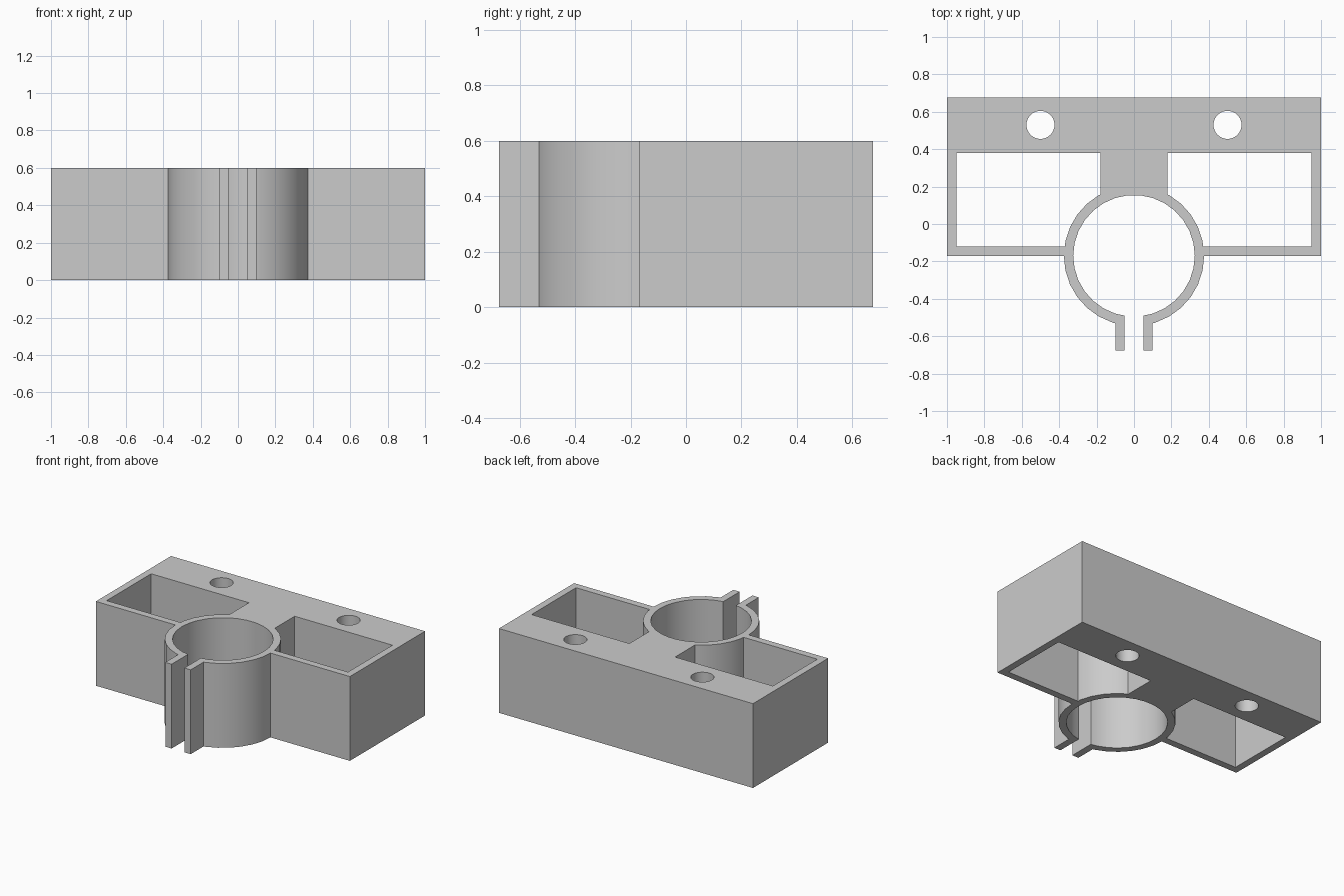
import bpy
import bmesh
import math

HEIGHT = 0.6
RING_Y = -0.17
OUTER, INNER = 0.375, 0.325
STEP = 12  # degrees per ring facet

cube = bpy.data.objects.get("Cube")
if cube:
    bpy.data.objects.remove(cube, do_unlink=True)


def arc(radius, start, end, cx=0.0, cy=RING_Y):
    """Points on a circle, one per facet, both ends included."""
    step = STEP if end > start else -STEP
    angles = [math.radians(a) for a in range(start, end + step, step)]
    return [(cx + radius * math.cos(a), cy + radius * math.sin(a)) for a in angles]


def mirrored(points):
    return [(-x, y) for x, y in reversed(points)]


# Outer wall, split ring and clamp tab of the left half
half = [(1, 0.675), (1, RING_Y)]
half += arc(OUTER, 0, -72)
half += [(0.1, -0.531), (0.1, -0.675), (0.05, -0.675), (0.05, -0.49)]
half += arc(INNER, -72, 84)
outline = half + mirrored(half)

# Open pocket between back plate, neck, ring and front wall
pocket = [(0.95, -0.12), (0.95, 0.38), (0.18, 0.38), (0.18, 0.157)]
pocket += arc(OUTER, 60, 12) + [(0.369, -0.12)]

# Screw hole through the back plate
hole = arc(0.075, 0, 348, 0.5, 0.53)

loops = [outline, pocket, mirrored(pocket), hole, mirrored(hole)]

# Fill the profile and extrude it upwards
bm = bmesh.new()
for loop in loops:
    verts = [bm.verts.new((x, y, 0)) for x, y in loop]
    for i, v in enumerate(verts):
        bm.edges.new((verts[i - 1], v))
bmesh.ops.triangle_fill(bm, use_beauty=True, use_dissolve=False, edges=bm.edges[:])
result = bmesh.ops.extrude_face_region(bm, geom=bm.faces[:], use_keep_orig=True)
top = [g for g in result["geom"] if isinstance(g, bmesh.types.BMVert)]
bmesh.ops.translate(bm, verts=top, vec=(0, 0, HEIGHT))
bmesh.ops.recalc_face_normals(bm, faces=bm.faces[:])

mesh = bpy.data.meshes.new("clamp_bracket")
bm.to_mesh(mesh)
bm.free()
bracket = bpy.data.objects.new("clamp_bracket", mesh)
bpy.context.collection.objects.link(bracket)

# Plain grey finish
grey = bpy.data.materials.new("plain_grey")
grey.use_nodes = True
color = (0.6, 0.6, 0.6, 1)
grey.diffuse_color = color
grey.node_tree.nodes["Principled BSDF"].inputs["Base Color"].default_value = color
mesh.materials.append(grey)

# Smooth ring and holes, sharp corners
bpy.ops.object.select_all(action="DESELECT")
bracket.select_set(True)
bpy.context.view_layer.objects.active = bracket
bpy.ops.object.shade_smooth_by_angle(angle=math.radians(20))
